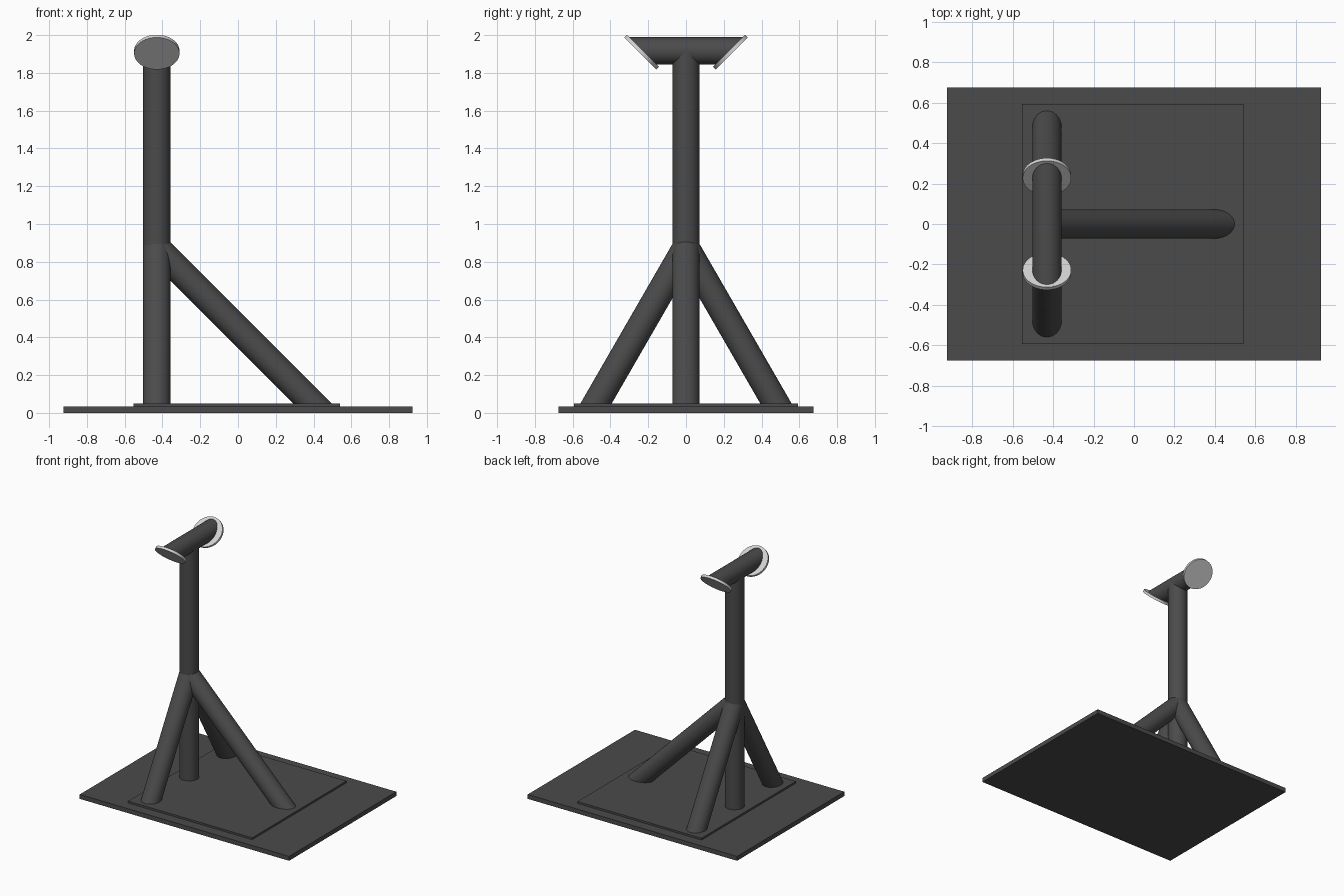
import bpy, bmesh, math
from mathutils import Vector

default = bpy.data.objects.get("Cube")
if default:
    bpy.data.objects.remove(default, do_unlink=True)


def make_material(name, rgb):
    mat = bpy.data.materials.new(name)
    mat.use_nodes = True
    mat.diffuse_color = (*rgb, 1)
    mat.node_tree.nodes["Principled BSDF"].inputs["Base Color"].default_value = (*rgb, 1)
    return mat


DARK = make_material("dark grey steel", (0.07, 0.07, 0.07))
LIGHT = make_material("light grey metal", (0.65, 0.65, 0.65))

RADIUS = 0.072      # shared tube radius
POST_X = -0.43      # post axis
PLATE_TOP = 0.05
JOINT_Z = 0.875     # where the brace axes meet the post axis
BAR_Z = 1.917
BAR_HALF = 0.227
UP = Vector((0, 0, 1))


def add_object(name, bm, mat, smooth=False):
    bmesh.ops.recalc_face_normals(bm, faces=bm.faces)
    mesh = bpy.data.meshes.new(name)
    bm.to_mesh(mesh)
    bm.free()
    obj = bpy.data.objects.new(name, mesh)
    bpy.context.collection.objects.link(obj)
    mesh.materials.append(mat)
    if smooth:
        bpy.ops.object.select_all(action='DESELECT')
        obj.select_set(True)
        bpy.context.view_layer.objects.active = obj
        bpy.ops.object.shade_smooth_by_angle(angle=math.radians(30))
    return obj


def plate(name, x0, x1, half_y, z0, z1):
    bm = bmesh.new()
    bmesh.ops.create_cube(bm, size=1)
    for v in bm.verts:
        v.co = Vector(((x0 + x1) / 2 + v.co.x * (x1 - x0),
                       v.co.y * 2 * half_y,
                       (z0 + z1) / 2 + v.co.z * (z1 - z0)))
    return add_object(name, bm, DARK)


def tube(name, start, end, start_normal=None, end_normal=None,
         radius=RADIUS, mat=DARK, sides=48):
    """Capped tube whose ends are mitred to the given plane normals."""
    start, end = Vector(start), Vector(end)
    axis = (end - start).normalized()
    u = axis.orthogonal().normalized()
    w = axis.cross(u)
    bm = bmesh.new()
    rings = []
    for centre, normal in ((start, start_normal), (end, end_normal)):
        n = Vector(normal) if normal else axis
        ring = []
        for i in range(sides):
            a = 2 * math.pi * i / sides
            offset = (u * math.cos(a) + w * math.sin(a)) * radius
            slide = -offset.dot(n) / axis.dot(n)
            ring.append(bm.verts.new(centre + offset + axis * slide))
        rings.append(ring)
        bm.faces.new(ring)
    a, b = rings
    for i in range(sides):
        j = (i + 1) % sides
        bm.faces.new((a[i], a[j], b[j], b[i]))
    return add_object(name, bm, mat, smooth=True)


# Stacked base plates
plate("base_plate", -0.923, 0.923, 0.675, 0, 0.035)
plate("mounting_plate", -0.553, 0.541, 0.594, 0.035, PLATE_TOP)

# Upright post
tube("post", (POST_X, 0, PLATE_TOP), (POST_X, 0, BAR_Z))

# Braces, cut flat on the plate and upright inside the post
joint = (POST_X, 0, JOINT_Z)
tube("side_brace", (0.395, 0, PLATE_TOP), joint, UP, (1, 0, 0))
for label, s in (("front", -1), ("back", 1)):
    tube(label + "_brace", (POST_X, s * 0.476, PLATE_TOP), joint, UP, (0, 1, 0))

# Crossbar with ends cut at 45 degrees
tube("crossbar", (POST_X, -BAR_HALF, BAR_Z), (POST_X, BAR_HALF, BAR_Z),
     (0, -1, -1), (0, 1, -1))

# Tilted end discs
for label, s in (("front", -1), ("back", 1)):
    inner = Vector((POST_X, s * BAR_HALF, BAR_Z))
    outward = Vector((0, s, -1)).normalized()
    tube(label + "_disc", inner, inner + outward * 0.02, radius=0.12, mat=LIGHT, sides=64)
